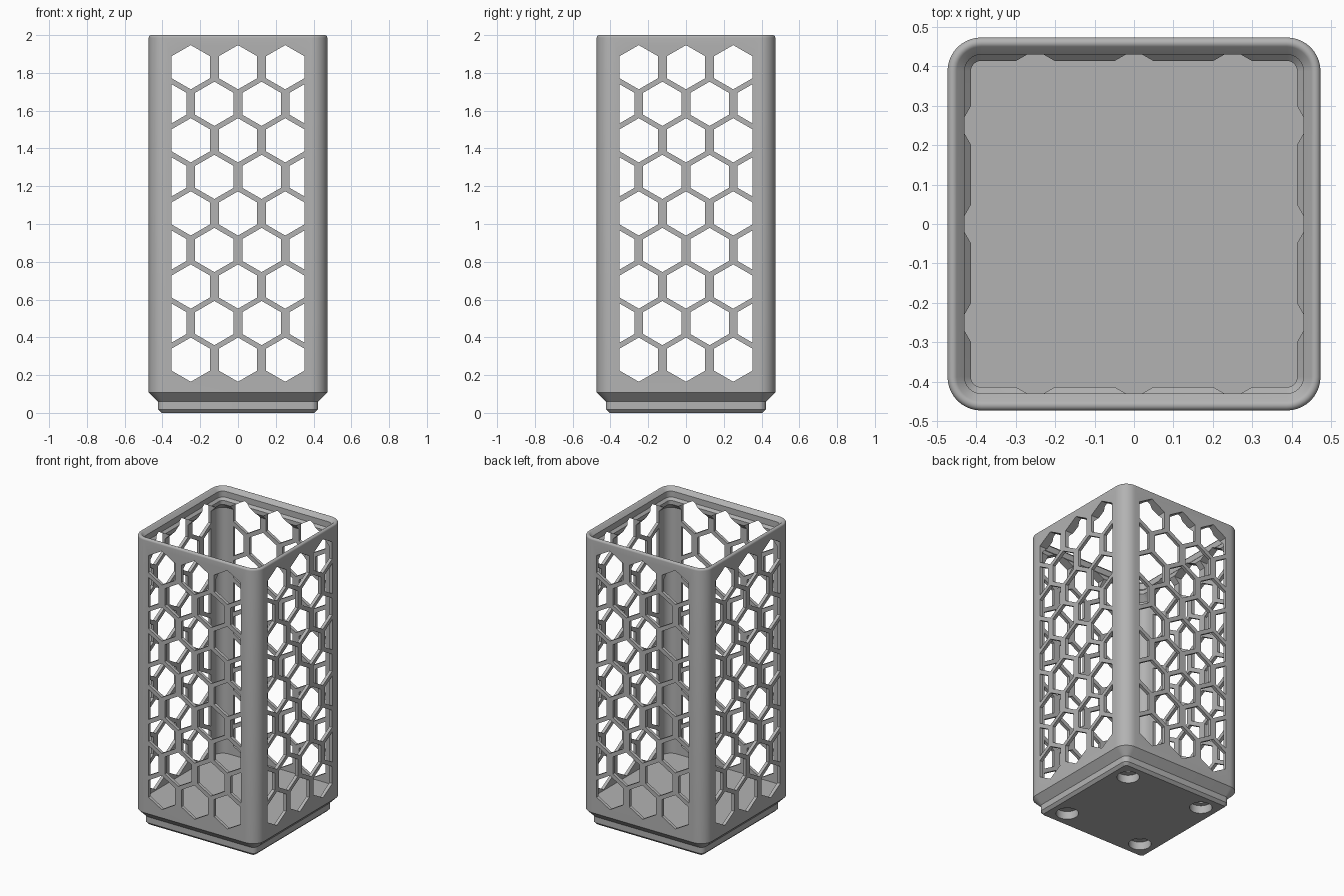
import bpy, bmesh, math
from mathutils import Vector, Matrix

cube = bpy.data.objects.get("Cube")
if cube:
    bpy.data.objects.remove(cube, do_unlink=True)

MM = 2 / 87.8            # the bin is laid out in millimetres
HALF = 41.5 / 2          # outer half width
CORNER = 3.75            # outer corner radius
WALL = 0.95
RIM = 88.4               # height of the lip before its edge is rounded

grey = bpy.data.materials.new("plain grey")
grey.use_nodes = True
grey.diffuse_color = (0.45, 0.45, 0.45, 1)
grey.node_tree.nodes["Principled BSDF"].inputs["Base Color"].default_value = grey.diffuse_color


def finish(bm, name):
    bmesh.ops.recalc_face_normals(bm, faces=bm.faces)
    mesh = bpy.data.meshes.new(name)
    bm.to_mesh(mesh)
    bm.free()
    mesh.materials.append(grey)
    obj = bpy.data.objects.new(name, mesh)
    bpy.context.collection.objects.link(obj)
    return obj


def loft(bm, rings):
    """Bridge a list of vertex rings and cap both ends."""
    for a, b in zip(rings, rings[1:]):
        for i in range(len(a)):
            j = (i + 1) % len(a)
            bm.faces.new((a[i], a[j], b[j], b[i]))
    bm.faces.new(rings[0])
    bm.faces.new(rings[-1])


def rounded_square(bm, inset, z, steps=10):
    """Ring of the outer square, moved inward by inset."""
    radius = max(CORNER - inset, 0.4)
    c = HALF - inset - radius
    ring = []
    for k in range(4):
        cx, cy = (c if k in (0, 3) else -c), (c if k < 2 else -c)
        for s in range(steps + 1):
            a = math.pi / 2 * (k + s / steps)
            ring.append(bm.verts.new(Vector((cx + radius * math.cos(a),
                                             cy + radius * math.sin(a), z)) * MM))
    return ring


# Bin body: foot, outer wall, rounded rim, stacking lip, inner wall, floor
edge = 0.6
arc = [math.radians(a) for a in range(0, 136, 15)]
top = RIM - edge * (1 + math.sqrt(2))
profile = [(2.95, 0), (2.15, 0.8), (2.15, 2.6), (0, 4.75)]
profile += [(edge - edge * math.cos(a), top + edge * math.sin(a)) for a in arc]
profile += [(1.9, RIM - 1.9), (1.9, RIM - 3.7), (2.6, RIM - 4.4), (2.6, RIM - 5.6),
            (WALL, RIM - 7.25 - (0.95 - WALL)), (WALL, 7)]
top_z = max(z for _, z in profile)
bm = bmesh.new()
loft(bm, [rounded_square(bm, i, z * 87.8 / top_z if z > 80 else z) for i, z in profile])
body = finish(bm, "honeycomb_bin")

# Honeycomb cutters, one set for each wall direction
R, PITCH, ROW, LIMIT = 0.117, 0.25, 0.1935, 0.352
FLAT = R * math.sqrt(3) / 2


def hexagon(cx, cz):
    lo, hi = max(cx - FLAT, -LIMIT), min(cx + FLAT, LIMIT)
    xs = [lo] + ([cx] if lo < cx < hi else []) + [hi]
    rise = [(x, R - abs(x - cx) / math.sqrt(3)) for x in xs]
    return [(x, cz + h) for x, h in rise] + [(x, cz - h) for x, h in reversed(rise)]


def honeycomb(name, turn):
    bm = bmesh.new()
    for row in range(9):
        columns = (-1, 0, 1) if row % 2 == 0 else (-1.5, -0.5, 0.5, 1.5)
        for col in columns:
            outline = hexagon(col * PITCH, 0.282 + row * ROW)
            loft(bm, [[bm.verts.new((x, y, z)) for x, z in outline] for y in (-0.6, 0.6)])
    bm.transform(Matrix.Rotation(turn, 4, "Z"))
    return finish(bm, name)


# Stepped magnet and screw holes under the foot
def base_holes():
    bm = bmesh.new()
    for sx in (-13, 13):
        for sy in (-13, 13):
            rings = []
            for r, z in ((3.1, -1), (3.1, 2.4), (1.5, 2.4), (1.5, 6)):
                rings.append([bm.verts.new(Vector((sx + r * math.cos(a), sy + r * math.sin(a), z)) * MM)
                              for a in (math.tau * i / 32 for i in range(32))])
            loft(bm, rings)
    return finish(bm, "base_hole_cutter")


cutters = [honeycomb("front_back_cutter", 0),
           honeycomb("side_cutter", math.pi / 2), base_holes()]
for cutter in cutters:
    mod = body.modifiers.new(cutter.name, "BOOLEAN")
    mod.operation = "DIFFERENCE"
    mod.solver = "EXACT"
    mod.object = cutter
    cutter.hide_render = True

# Apply the cuts and remove the cutters
bpy.context.view_layer.objects.active = body
body.select_set(True)
for mod in list(body.modifiers):
    bpy.ops.object.modifier_apply(modifier=mod.name)
for cutter in cutters:
    bpy.data.objects.remove(cutter, do_unlink=True)
bpy.ops.object.shade_smooth_by_angle(angle=math.radians(25))
